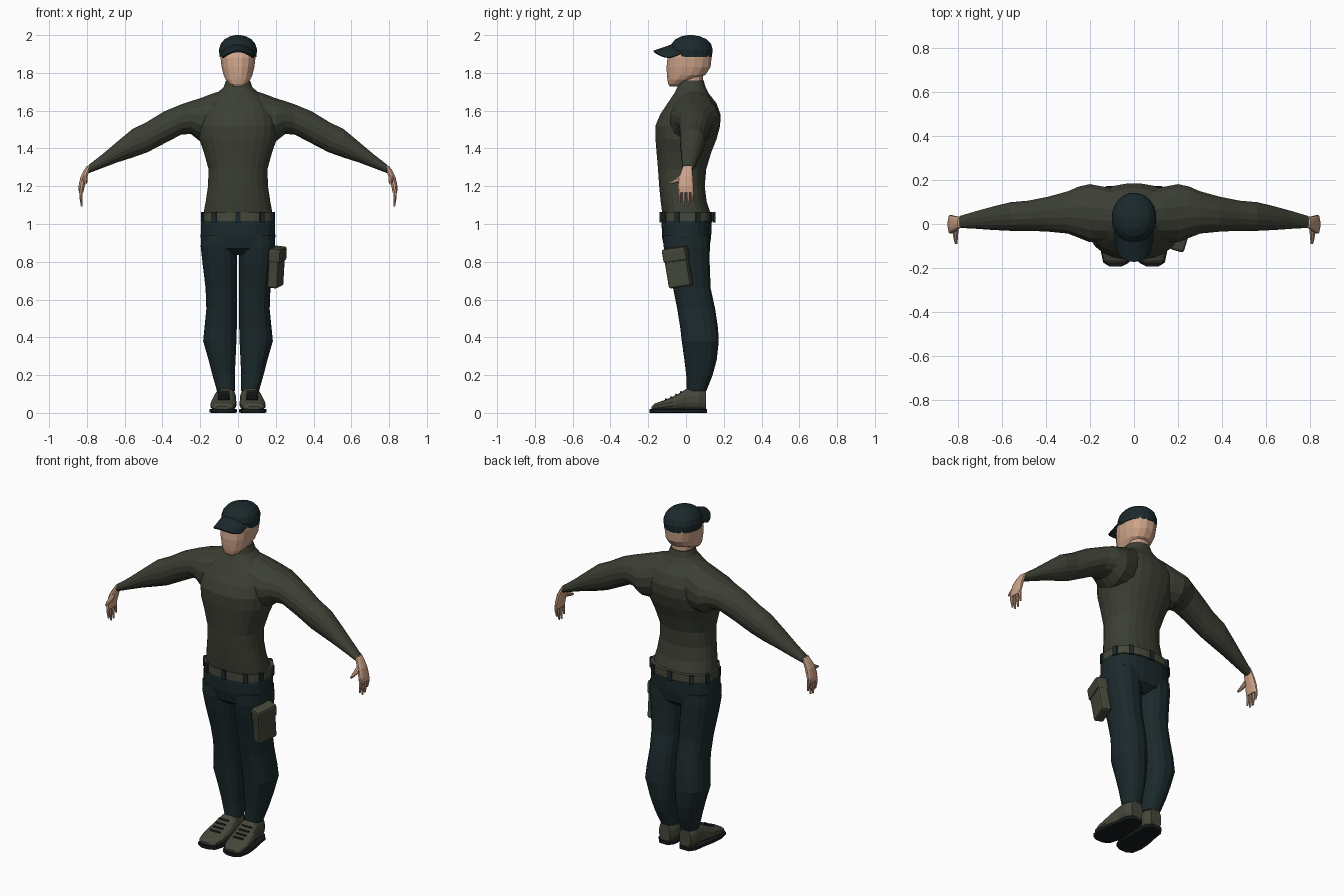
import bpy, bmesh, math
from mathutils import Matrix, Vector


def material(name, r, g, b):
    m = bpy.data.materials.new(name)
    m.diffuse_color = (r, g, b, 1)
    return m


SKIN = material("skin", 0.62, 0.37, 0.25)
SWEATER = material("sweater olive", 0.045, 0.050, 0.034)
NAVY = material("dark teal cloth", 0.011, 0.022, 0.025)
OLIVE = material("gear olive", 0.060, 0.065, 0.043)
BLACK = material("sole black", 0.008, 0.011, 0.012)


def finish(name, bm, mat):
    bmesh.ops.recalc_face_normals(bm, faces=bm.faces)
    me = bpy.data.meshes.new(name)
    bm.to_mesh(me)
    bm.free()
    me.materials.append(mat)
    ob = bpy.data.objects.new(name, me)
    bpy.context.collection.objects.link(ob)
    return ob


def spow(v, p):
    return math.copysign(abs(v) ** p, v)


def ring_point(a0, a1, b0, b1, t, e):
    return ((a0 + a1) / 2 + (a1 - a0) / 2 * spow(math.cos(t), 2 / e),
            (b0 + b1) / 2 + (b1 - b0) / 2 * spow(math.sin(t), 2 / e))


def loft(name, mat, axis, rings, n=16, e=2.3, side=1):
    """Skin rounded rings (pos, a0, a1, b0, b1) along an axis; side=-1 mirrors in x."""
    bm = bmesh.new()
    loops = []
    for p, a0, a1, b0, b1 in rings:
        loop = []
        for i in range(n):
            a, b = ring_point(a0, a1, b0, b1, 2 * math.pi * (i + 0.5) / n, e)
            x, y, z = {"x": (p, a, b), "y": (a, p, b), "z": (a, b, p)}[axis]
            loop.append(bm.verts.new((side * x, y, z)))
        loops.append(loop)
    for l0, l1 in zip(loops, loops[1:]):
        for i in range(n):
            j = (i + 1) % n
            bm.faces.new((l0[i], l0[j], l1[j], l1[i]))
    bm.faces.new(loops[0])
    bm.faces.new(loops[-1])
    return finish(name, bm, mat)


def box(name, mat, size, matrix, bevel=0.0):
    bm = bmesh.new()
    bmesh.ops.create_cube(bm, size=1)
    bmesh.ops.scale(bm, vec=size, verts=bm.verts)
    if bevel:
        bmesh.ops.bevel(bm, geom=bm.edges[:], offset=bevel, segments=2,
                        profile=0.5, affect='EDGES')
    bm.transform(matrix)
    return finish(name, bm, mat)


def union(base, others):
    for o in others:
        mod = base.modifiers.new("union", 'BOOLEAN')
        mod.operation, mod.solver, mod.object = 'UNION', 'EXACT', o
        bpy.context.view_layer.objects.active = base
        bpy.ops.object.modifier_apply(modifier=mod.name)
        bpy.data.objects.remove(o)


def sym(rows):
    return [(z, -w, w, f, b) for z, w, f, b in rows]


# Sweater: torso with both sleeves merged in
torso = loft("sweater", SWEATER, "z", sym([
    (1.045, .186, -.125, .135), (1.12, .172, -.135, .11), (1.20, .160, -.143, .10),
    (1.29, .157, -.149, .108), (1.38, .182, -.157, .135), (1.45, .207, -.163, .163),
    (1.52, .215, -.163, .182), (1.58, .205, -.138, .184), (1.64, .170, -.098, .162),
    (1.69, .115, -.064, .122), (1.725, .076, -.045, .104), (1.76, .064, -.036, .094)]), n=24)
sleeve = [(.06, -.07, .15, 1.46, 1.715), (.13, -.085, .17, 1.43, 1.695),
          (.20, -.085, .183, 1.435, 1.668), (.25, -.065, .172, 1.475, 1.652),
          (.30, -.045, .150, 1.472, 1.635), (.39, -.036, .125, 1.425, 1.598),
          (.48, -.032, .107, 1.378, 1.543), (.56, -.032, .100, 1.350, 1.503),
          (.64, -.028, .080, 1.325, 1.436), (.72, -.022, .058, 1.295, 1.368),
          (.792, -.018, .036, 1.268, 1.312)]
union(torso, [loft("sleeve", SWEATER, "x", sleeve, 16, 2.1, s) for s in (1, -1)])

# Trousers: pelvis with both legs merged in
pelvis = loft("trousers", NAVY, "z", sym([
    (1.052, .184, -.124, .138), (1.0, .197, -.130, .137), (.93, .199, -.128, .134),
    (.87, .185, -.115, .124), (.835, .12, -.07, .08)]), n=24, e=2.5)
leg = [(.94, .003, .197, -.120, .125), (.88, .004, .199, -.120, .128),
       (.80, .005, .190, -.105, .127), (.66, .005, .173, -.070, .132),
       (.55, .005, .169, -.048, .156), (.45, .005, .179, -.032, .171),
       (.38, .007, .186, -.024, .175), (.28, .012, .157, -.010, .164),
       (.20, .016, .136, .000, .142), (.115, .016, .112, .004, .108)]
union(pelvis, [loft("leg", NAVY, "z", leg, 16, 2.4, s) for s in (1, -1)])

# Belt with loops spaced round it
BELT = (-.194, .194, -.134, .150)
loft("belt", OLIVE, "z", [(z, *BELT) for z in (1.015, 1.06)], 24, 2.5)
for k in range(10):
    t = 2 * math.pi * (k + 0.5) / 10
    x, y = ring_point(*BELT, t, 2.5)
    x2, y2 = ring_point(*BELT, t + 0.02, 2.5)
    turn = Matrix.Rotation(math.atan2(y2 - y, x2 - x), 4, 'Z')
    box("belt_loop", NAVY, (.026, .012, .054), Matrix.Translation((x, y, 1.036)) @ turn)

# Head and neck
loft("head", SKIN, "z", sym([
    (1.728, .022, -.086, -.045), (1.742, .046, -.095, -.015), (1.765, .066, -.100, .045),
    (1.79, .078, -.103, .105), (1.83, .088, -.105, .132), (1.88, .094, -.100, .137),
    (1.925, .093, -.080, .133)]), n=16)
loft("neck", SKIN, "z", sym([(1.72, .058, -.03, .088), (1.80, .058, -.03, .09)]), n=14)

# Cap crown and curved peak
loft("cap", NAVY, "z", sym([
    (1.884, .099, -.082, .138), (1.925, .102, -.088, .143), (1.955, .092, -.078, .133),
    (1.978, .072, -.056, .110), (1.993, .044, -.026, .076), (2.0, .014, .010, .038)]), n=20, e=2)
bm = bmesh.new()
rows = []
for v in (0, 0.5, 1):
    row = []
    for i in range(13):
        t = math.radians(-75 + 12.5 * i)
        inner = Vector((.094 * math.sin(t), .03 - .108 * math.cos(t), 0))
        outer = Vector((.088 * math.sin(t), -.02 - .152 * math.cos(t) ** 0.6, 0))
        p = inner.lerp(outer, v)
        p.z = 1.95 - .032 * v - .040 * math.sin(t) ** 2
        row.append(bm.verts.new(p))
    rows.append(row)
for r0, r1 in zip(rows, rows[1:]):
    for i in range(12):
        bm.faces.new((r0[i], r0[i + 1], r1[i + 1], r1[i]))
peak = finish("cap_peak", bm, NAVY)
peak.modifiers.new("thickness", 'SOLIDIFY').thickness = 0.009

# Hands and shoes, mirrored
palm = [(1.308, .778, .800, -.016, .032), (1.285, .784, .816, -.024, .034),
        (1.25, .797, .834, -.036, .037), (1.20, .812, .845, -.044, .041),
        (1.168, .818, .843, -.042, .040)]
upper = [(-.182, .050, .118, .012, .034), (-.165, .025, .138, .012, .050),
         (-.12, .010, .147, .012, .066), (-.07, .008, .143, .012, .086),
         (-.03, .009, .135, .012, .108), (.005, .010, .124, .012, .130),
         (.07, .012, .120, .012, .134), (.106, .030, .103, .012, .122)]
sole = [(-.192, .055, .112), (-.175, .022, .140), (-.12, .005, .152), (-.05, .008, .146),
        (.02, .010, .132), (.08, .014, .124), (.111, .036, .100)]
for s in (1, -1):
    loft("hand", SKIN, "z", palm, 12, 2.5, s)
    for y, tip in ((-.033, 1.112), (-.011, 1.092), (.011, 1.096), (.032, 1.122)):
        y2, r = y * 1.05, .0095
        loft("finger", SKIN, "z", [
            (1.185, .822, .842, y - r, y + r),
            ((1.185 + tip) / 2, .823, .840, y2 - r * .9, y2 + r * .9),
            (tip, .822, .832, y2 - r * .5, y2 + r * .5)], 8, 2.2, s)
    loft("thumb", SKIN, "y", [(-.020, .795, .825, 1.225, 1.265), (-.045, .796, .822, 1.218, 1.248),
                              (-.070, .798, .818, 1.212, 1.232),
                              (-.090, .801, .812, 1.210, 1.222)], 8, 2.2, s)
    loft("shoe", OLIVE, "y", upper, 16, 2.6, s)
    loft("sole", BLACK, "y", [(y, a, b, 0, .022) for y, a, b in sole], 12, 8, s)
    for y, z in ((-.105, .072), (-.078, .083), (-.052, .096), (-.026, .111)):
        box("lace", BLACK, (.062, .010, .009),
            Matrix.Translation((s * .076, y, z)) @ Matrix.Rotation(-.45, 4, 'X'))

# Thigh pouch with a flap, on the +x side only
place = (Matrix.Translation((.203, -.043, .770)) @ Matrix.Rotation(-.28, 4, 'Z')
         @ Matrix.Rotation(.10, 4, 'Y') @ Matrix.Rotation(.14, 4, 'X'))
box("pouch", OLIVE, (.058, .124, .208), place, .012)
box("pouch_flap", OLIVE, (.068, .132, .075), place @ Matrix.Translation((.002, 0, .070)), .012)
